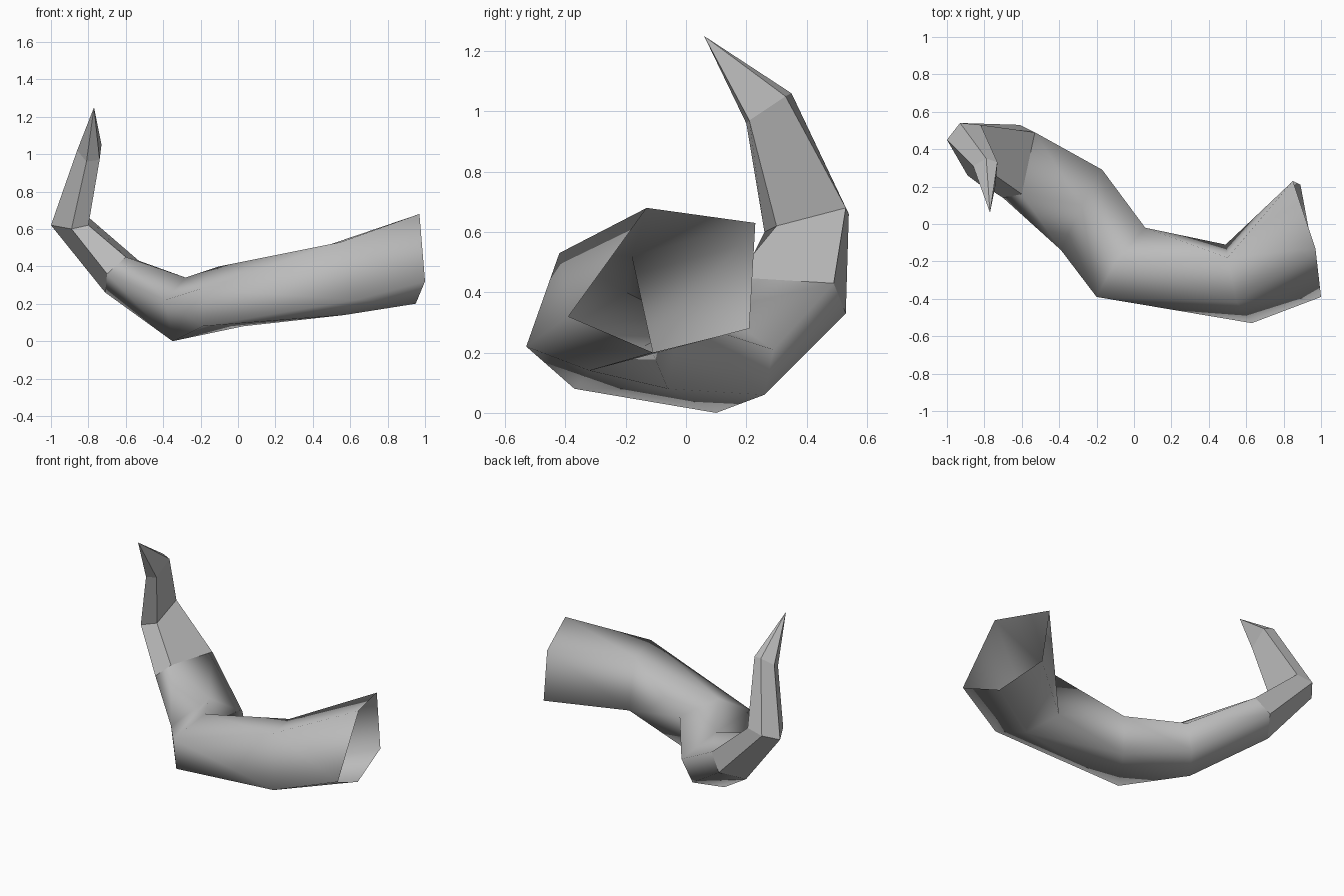
import bpy
import bmesh

# Remove the default object
default_cube = bpy.data.objects.get("Cube")
if default_cube:
    bpy.data.objects.remove(default_cube, do_unlink=True)

# Material
grey = bpy.data.materials.new("horn_grey")
grey.use_nodes = True
horn_colour = (0.5, 0.5, 0.5, 1.0)
grey.diffuse_color = horn_colour
grey.node_tree.nodes["Principled BSDF"].inputs["Base Color"].default_value = horn_colour

# Five-sided cross-sections; corners run outer_top, top, inner, bottom, outer_bottom
mouth = [(.97, -.13, .68), (.85, .23, .63), (.89, .21, .28), (.95, -.11, .2), (1, -.39, .32)]
flare = [(.55, -.42, .53), (.5, -.18, .52), (.49, -.11, .2), (.57, -.32, .14), (.63, -.53, .22)]
belly = [(-.2, -.39, .28), (-.1, -.2, .4), (.06, -.02, .31), (.03, -.06, .08), (-.19, -.37, .08)]
bend = [(-.39, -.14, .22), (-.28, .1, .34), (-.17, .29, .21), (-.23, .26, .06), (-.35, .1, 0)]
neck = [(-.7, .14, .36), (-.6, .16, .45), (-.53, .49, .43), (-.61, .53, .33), (-.71, .39, .26)]
elbow = [(-.89, .26, .6), (-.8, .3, .62), (-.82, .53, .68), (-.93, .54, .66), (-1, .45, .62)]
spike = [(-.81, .2, .96), (-.74, .21, .97), (-.73, .33, 1.05), (-.79, .35, 1.06), (-.86, .31, 1.02)]
point = (-.77, .06, 1.25)


def bridge(bm, first, second, smooth):
    """Join two neighbouring cross-sections with a band of faces."""
    count = len(first)
    for i in range(count):
        j = (i + 1) % count
        face = bm.faces.new((first[i], second[i], second[j], first[j]))
        face.smooth = smooth


def make_horn(name, sections, tip, smooth_bands):
    """Loft the sections into an open-mouthed tube that closes at the tip."""
    bm = bmesh.new()
    rings = [[bm.verts.new(corner) for corner in section] for section in sections]
    for index, (first, second) in enumerate(zip(rings, rings[1:])):
        bridge(bm, first, second, index < smooth_bands)

    # Pointed end
    apex = bm.verts.new(tip)
    last = rings[-1]
    for i, corner in enumerate(last):
        bm.faces.new((corner, apex, last[(i + 1) % len(last)]))

    # Crease where the smooth body meets the faceted tip
    neck_ring = set(rings[smooth_bands])
    for edge in bm.edges:
        if set(edge.verts) <= neck_ring:
            edge.smooth = False

    bmesh.ops.reverse_faces(bm, faces=bm.faces[:])
    mesh = bpy.data.meshes.new(name)
    bm.to_mesh(mesh)
    bm.free()
    mesh.materials.append(grey)
    horn = bpy.data.objects.new(name, mesh)
    bpy.context.collection.objects.link(horn)
    return horn


# Curved horn: smooth hollow body, faceted tip
body_sections = [mouth, flare, belly, bend, neck]
tip_sections = [elbow, spike]
make_horn("curved_horn", body_sections + tip_sections, point, len(body_sections) - 1)
